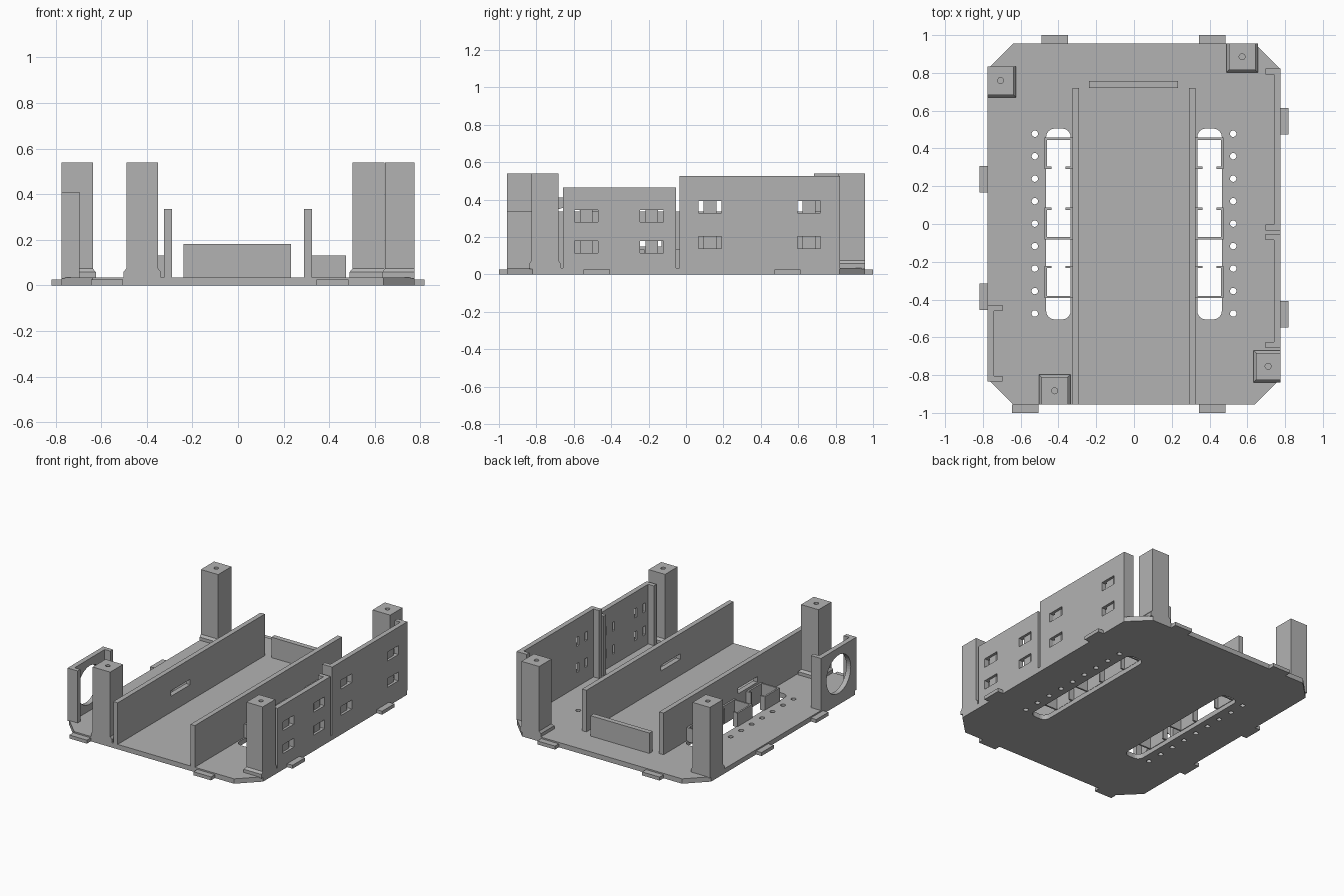
import bpy, bmesh
from math import pi, cos, sin
from mathutils import Matrix, Vector

if "Cube" in bpy.data.objects:
    bpy.data.objects.remove(bpy.data.objects["Cube"], do_unlink=True)

grey = bpy.data.materials.new("plain_grey")
grey.use_nodes = True
grey.diffuse_color = (0.45, 0.45, 0.45, 1)
grey.node_tree.nodes["Principled BSDF"].inputs["Base Color"].default_value = (0.45, 0.45, 0.45, 1)

FLOOR = 0.035   # top of the base plate
THICK = 0.035   # wall thickness
HX, HY = 0.775, 0.956


def box(bm, x, y, z):
    """Axis-aligned box from (min, max) pairs."""
    size = Vector((x[1] - x[0], y[1] - y[0], z[1] - z[0]))
    mid = Vector((sum(x), sum(y), sum(z))) / 2
    bmesh.ops.create_cube(bm, size=1, matrix=Matrix.Translation(mid) @ Matrix.Diagonal(size).to_4x4())


def rod(bm, centre, radius, length, axis="Z", sides=24):
    turn = Matrix.Rotation(pi / 2, 4, "Y") if axis == "X" else Matrix()
    bmesh.ops.create_cone(bm, cap_ends=True, segments=sides, radius1=radius, radius2=radius,
                          depth=length, matrix=Matrix.Translation(centre) @ turn)


def prism(bm, outline, z0, z1):
    """Extrude an outline of (x, y) points upward."""
    face = bm.faces.new([bm.verts.new((x, y, z0)) for x, y in outline])
    up = bmesh.ops.extrude_face_region(bm, geom=[face])["geom"]
    bmesh.ops.translate(bm, vec=(0, 0, z1 - z0), verts=[v for v in up if isinstance(v, bmesh.types.BMVert)])
    bmesh.ops.recalc_face_normals(bm, faces=bm.faces[:])


def make(name, bm):
    mesh = bpy.data.meshes.new(name)
    bm.to_mesh(mesh)
    bm.free()
    obj = bpy.data.objects.new(name, mesh)
    bpy.context.collection.objects.link(obj)
    mesh.materials.append(grey)
    return obj


def combine(obj, bm, operation="DIFFERENCE"):
    """Apply a boolean with a temporary helper, then delete the helper."""
    helper = make("helper", bm)
    helper.hide_render = True
    mod = obj.modifiers.new("cut", "BOOLEAN")
    mod.operation, mod.solver, mod.object = operation, "EXACT", helper
    graph = bpy.context.evaluated_depsgraph_get()
    result = bpy.data.meshes.new_from_object(obj.evaluated_get(graph))
    obj.modifiers.clear()
    obj.data = result
    bpy.data.objects.remove(helper, do_unlink=True)


# Base plate with clipped corners, two long slots and rows of holes
bm = bmesh.new()
cx, cy = 0.638, 0.82
prism(bm, [(cx, -HY), (HX, -cy), (HX, cy), (cx, HY), (-cx, HY), (-HX, cy), (-HX, -cy), (-cx, -HY)], 0, FLOOR)
base = make("base_plate", bm)
bm = bmesh.new()
for side in (-1, 1):
    outline = []
    for k, (sx, sy) in enumerate(((1, 1), (-1, 1), (-1, -1), (1, -1))):
        for i in range(7):
            a = (k + i / 6) * pi / 2
            outline.append((side * 0.4 + sx * 0.02 + 0.045 * cos(a), sy * 0.46 + 0.045 * sin(a)))
    prism(bm, outline, -0.1, 0.1)
    for k in range(9):
        rod(bm, (side * 0.525, 0.478 - k * 0.119, 0), 0.017, 0.2)
combine(base, bm)

# Snap tabs around the rim
bm = bmesh.new()
for x, s in ((-0.42, 1), (0.415, 1), (-0.575, -1), (0.415, -1)):
    box(bm, (x - 0.07, x + 0.07), sorted((s * (HY - 0.001), s)), (0, 0.025))
for y, s in ((0.543, 1), (-0.477, 1), (0.238, -1), (-0.385, -1)):
    box(bm, sorted((s * (HX - 0.001), s * 0.818)), (y - 0.07, y + 0.07), (0, 0.025))
make("rim_tabs", bm)

# Long inner walls with a tie slot each
for side, name in ((1, "left"), (-1, "right")):
    bm = bmesh.new()
    box(bm, sorted((side * 0.29, side * 0.325)), (-HY, 0.72), (FLOOR - 0.005, 0.335))
    wall = make(name + "_inner_wall", bm)
    bm = bmesh.new()
    box(bm, sorted((side * 0.2, side * 0.4)), (-0.35, -0.13), (0.15, 0.19))
    combine(wall, bm)

# Low stop plate at the back
bm = bmesh.new()
box(bm, (-0.238, 0.232), (0.72, 0.757), (FLOOR - 0.005, 0.182))
make("back_stop", bm)


def side_wall(name, side, y0, y1, top):
    """Outer wall with a short inward flange at both ends."""
    a, b, c = side * HX, side * (HX - THICK), side * 0.695
    t = 0.031
    outline = [(a, y0), (a, y1), (c, y1), (c, y1 - t), (b, y1 - t), (b, y0 + t), (c, y0 + t), (c, y0)]
    bm = bmesh.new()
    prism(bm, outline, FLOOR - 0.005, top)
    return make(name, bm)


# Left outer walls: each window is a shallow recess with two slits through it
for name, y0, y1, top, ys, zs in (
        ("left_front_wall", -0.657, -0.053, 0.465, (-0.533, -0.183), (0.147, 0.312)),
        ("left_back_wall", -0.034, 0.823, 0.525, (0.128, 0.658), (0.17, 0.36))):
    wall = side_wall(name, 1, y0, y1, top)
    recess, slits = bmesh.new(), bmesh.new()
    for y in ys:
        for z in zs:
            box(recess, (0.757, 0.85), (y - 0.062, y + 0.062), (z - 0.032, z + 0.032))
            for s in (-1, 1):
                box(slits, (0.7, 0.85), sorted((y + s * 0.034, y + s * 0.062)), (z - 0.032, z + 0.032))
    combine(wall, recess)
    combine(wall, slits)

# Right outer wall with a round opening
wall = side_wall("right_front_wall", -1, -0.835, -0.43, 0.41)
bm = bmesh.new()
rod(bm, (-0.75, -0.632, 0.22), 0.138, 0.2, "X", 48)
combine(wall, bm)

# Corner posts: tapered foot, square shaft, screw hole on top
for name, x0, x1, y0, y1, foot in (
        ("right_back_post", -HX, -0.637, 0.684, 0.835, (0, 1, 1, 0)),
        ("left_back_post", 0.502, 0.643, 0.815, HY, (1, 1, 1, 0)),
        ("left_front_post", 0.645, HX, -0.825, -0.682, (1, 0, 1, 1)),
        ("right_front_post", -0.49, -0.35, -HY, -0.81, (1, 1, 0, 1))):
    g = 0.013
    lo = (x0 - g * foot[0], x1 + g * foot[1], y0 - g * foot[2], y1 + g * foot[3])
    bm = bmesh.new()
    rings = []
    for (a, b, c, d), z in ((lo, FLOOR - 0.005), (lo, 0.058), ((x0, x1, y0, y1), 0.074), ((x0, x1, y0, y1), 0.54)):
        rings.append([bm.verts.new((x, y, z)) for x, y in ((a, c), (b, c), (b, d), (a, d))])
    for low, high in zip(rings, rings[1:]):
        for i in range(4):
            j = (i + 1) % 4
            bm.faces.new((low[i], low[j], high[j], high[i]))
    bm.faces.new(rings[0][::-1])
    bm.faces.new(rings[-1])
    post = make(name, bm)
    bm = bmesh.new()
    rod(bm, ((x0 + x1) / 2, (y0 + y1) / 2, 0.54), 0.016, 0.2, sides=16)
    combine(post, bm)

# Thin C-shaped clips straddling the floor slots
bm = bmesh.new()
t, h = 0.012, (FLOOR - 0.005, 0.132)
for side in (-1, 1):
    for back, mouth in ((0.457, 0.292), (-0.082, 0.087), (-0.393, -0.222)):
        s = 1 if mouth > back else -1
        box(bm, sorted((side * 0.325, side * 0.473)), sorted((back, back + s * t)), h)
        for edge, d in ((0.325, 1), (0.473, -1)):
            box(bm, sorted((side * edge, side * (edge + d * t))), sorted((back + s * t, mouth)), h)
            box(bm, sorted((side * (edge + d * t), side * (edge + d * 0.037))), sorted((mouth - s * t, mouth)), h)
make("slot_clips", bm)
